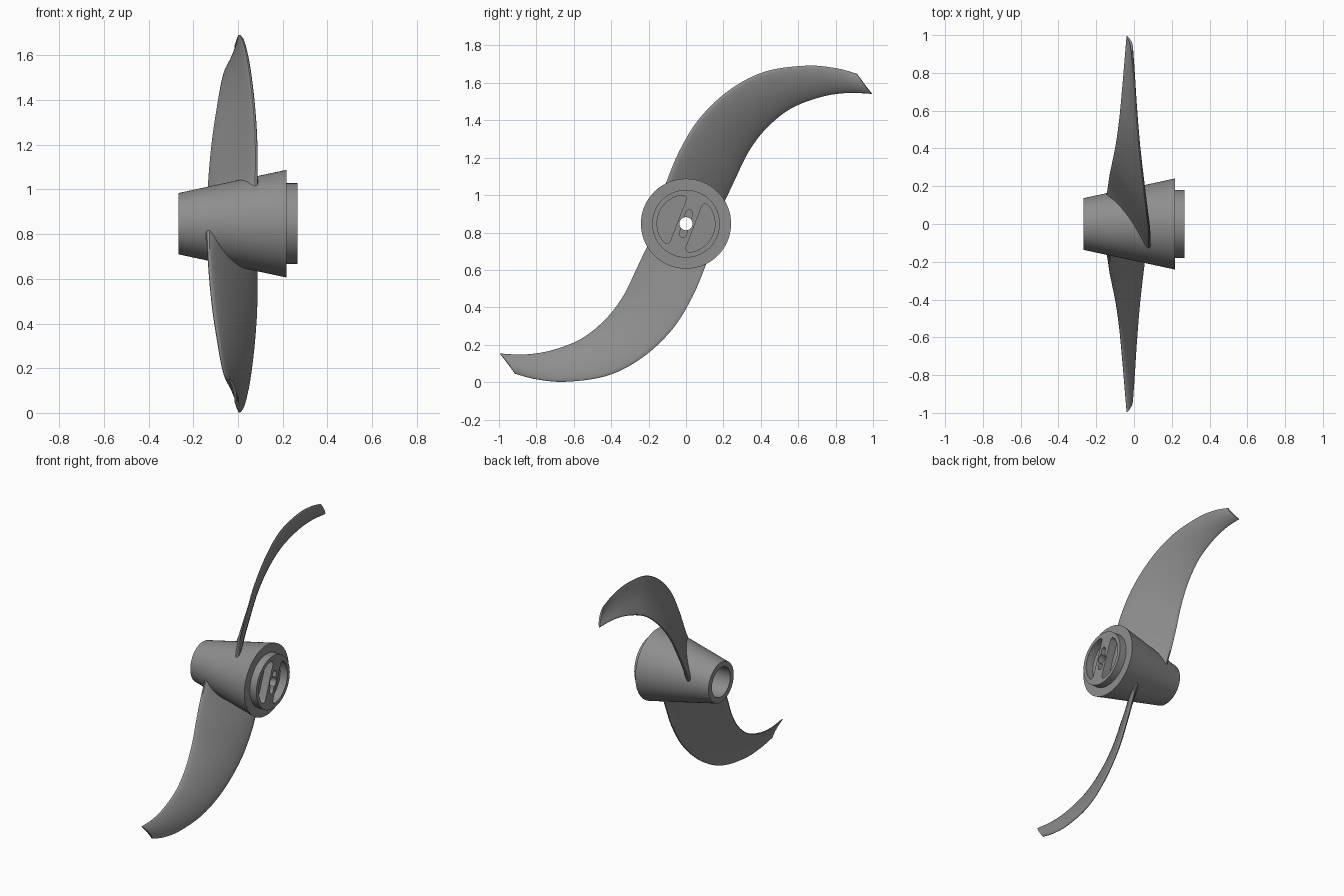
import bpy, bmesh
from math import sin, cos, pi, radians
from mathutils import Vector, Matrix

if "Cube" in bpy.data.objects:
    bpy.data.objects.remove(bpy.data.objects["Cube"])

AXIS_Z = 0.847
grey = bpy.data.materials.new("dark_grey")
grey.diffuse_color = (.27, .27, .27, 1)
grey.use_nodes = True
grey.node_tree.nodes["Principled BSDF"].inputs["Base Color"].default_value = grey.diffuse_color


def make_object(name, bm):
    bmesh.ops.recalc_face_normals(bm, faces=bm.faces)
    mesh = bpy.data.meshes.new(name)
    bm.to_mesh(mesh)
    bm.free()
    mesh.materials.append(grey)
    ob = bpy.data.objects.new(name, mesh)
    ob.location.z = AXIS_Z
    bpy.context.collection.objects.link(ob)
    return ob


def activate(ob):
    bpy.ops.object.select_all(action='DESELECT')
    ob.select_set(True)
    bpy.context.view_layer.objects.active = ob


def subtract(ob, cutter):
    bpy.context.view_layer.update()
    mod = ob.modifiers.new("cut", 'BOOLEAN')
    mod.operation = 'DIFFERENCE'
    mod.solver = 'EXACT'
    mod.object = cutter
    activate(ob)
    bpy.ops.object.modifier_apply(modifier=mod.name)


def revolve(name, profile, n=64):
    """Closed (x, radius) profile turned around the x axis."""
    bm = bmesh.new()
    rings = [[bm.verts.new((x, r * cos(2 * pi * k / n), r * sin(2 * pi * k / n)))
              for k in range(n)] for x, r in profile]
    for i in range(len(rings)):
        a, b = rings[i], rings[(i + 1) % len(rings)]
        for k in range(n):
            m = (k + 1) % n
            bm.faces.new((a[k], a[m], b[m], b[k]))
    return make_object(name, bm)


def prism(name, pts, x0, x1, round_ids=(), radius=0.03):
    """Flat yz outline, chosen corners rounded, extruded along x."""
    bm = bmesh.new()
    vs = [bm.verts.new((x0, y, z)) for y, z in pts]
    bm.faces.new(vs)
    if round_ids:
        bmesh.ops.bevel(bm, geom=[vs[i] for i in round_ids], offset=radius,
                        segments=5, profile=0.5, affect='VERTICES', clamp_overlap=False)
    ext = bmesh.ops.extrude_face_region(bm, geom=list(bm.faces))
    moved = [g for g in ext['geom'] if isinstance(g, bmesh.types.BMVert)]
    bmesh.ops.translate(bm, verts=moved, vec=(x1 - x0, 0, 0))
    return make_object(name, bm)


# Tapered hub with front lip, rear bore and shaft hole
hub = revolve("hub", [(.267, .035), (.267, .181), (.217, .181), (.217, .241),
                      (-.267, .137), (-.267, .1), (.12, .1), (.12, .035)])

# Two D-shaped pockets and a central slot in the front face
cutters = []
for turn in (0, 180):
    ang = [radians(86 + turn)] + [radians(a + turn) for a in range(106, 215, 6)] + [radians(232 + turn)]
    pts = [(.155 * cos(a), .155 * sin(a)) for a in ang]
    cutters.append(prism("pocket_cutter", pts, .213, .4, (0, len(pts) - 1), .034))
tilt = radians(73)
slot = []
for end in (0, 1):
    for k in range(9):
        a = tilt - pi / 2 + end * pi + pi * k / 8
        s = 1 - 2 * end
        slot.append((s * .057 * cos(tilt) + .019 * cos(a), s * .057 * sin(tilt) + .019 * sin(a)))
cutters.append(prism("slot_cutter", slot, .213, .4))
for c in cutters:
    subtract(hub, c)

# Blade stations: outer edge, inner edge (both relative to hub centre), thickness, camber
STATIONS = [
    (.085, -.150, .100, -.140, .140, -.010, .085, .0),
    (.085, -.107, .219, -.136, .203, .112, .038, .005),
    (.083, -.032, .396, -.128, .264, .240, .032, .010),
    (.070, .075, .567, -.113, .335, .385, .030, .012),
    (.050, .235, .717, -.094, .430, .510, .027, .013),
    (.028, .422, .813, -.076, .560, .615, .024, .013),
    (.010, .642, .845, -.061, .720, .677, .020, .013),
    (-.001, .800, .832, -.049, .862, .699, .017, .012),
    (-.012, .914, .802, -.038, .995, .694, .014, .010),
]


def spline(s):
    """Catmull-Rom interpolation through the stations."""
    i = min(int(s), len(STATIONS) - 2)
    t = s - i
    p = [STATIONS[max(0, min(len(STATIONS) - 1, i + d))] for d in (-1, 0, 1, 2)]
    return [0.5 * (2 * b + (c - a) * t + (2 * a - 5 * b + 4 * c - d) * t * t
                   + (3 * b - a - 3 * c + d) * t ** 3) for a, b, c, d in zip(*p)]


def blade(name, turn):
    bm = bmesh.new()
    rows, half, steps = [], 14, 56
    top = len(STATIONS) - 1
    for j in range(steps + 1):
        s = top * j / steps
        v = spline(s)
        u, l = Vector(v[:3]), Vector(v[3:6])
        n, q = spline(min(top, s + .05)), spline(max(0, s - .05))
        span = Vector([n[k] + n[k + 3] - q[k] - q[k + 3] for k in range(3)])
        normal = (l - u).cross(span).normalized()
        if normal.x < 0:
            normal.negate()
        row = []
        for k in range(2 * half):
            a = pi * k / half
            h = .5 * v[6] * abs(sin(a)) ** .7 * (1 if k < half else -1) + v[7] * sin(a) ** 2
            row.append(bm.verts.new(u.lerp(l, (1 - cos(a)) / 2) + normal * h))
        rows.append(row)
    for a, b in zip(rows, rows[1:]):
        for k in range(2 * half):
            m = (k + 1) % (2 * half)
            bm.faces.new((a[k], a[m], b[m], b[k]))
    bm.faces.new(rows[0])
    bm.faces.new(rows[-1])
    bmesh.ops.rotate(bm, verts=bm.verts, matrix=Matrix.Rotation(turn, 3, 'X'))
    return make_object(name, bm)


# Two swept blades, roots trimmed clear of the bore
bore = prism("bore_cutter", [(.112 * cos(pi * k / 24), .112 * sin(pi * k / 24)) for k in range(48)], -.4, .4)
blades = [blade("upper_blade", 0), blade("lower_blade", pi)]
for b in blades:
    subtract(b, bore)

for c in cutters + [bore]:
    bpy.data.objects.remove(c)
for ob in [hub] + blades:
    activate(ob)
    bpy.ops.object.shade_smooth_by_angle(angle=radians(35))
